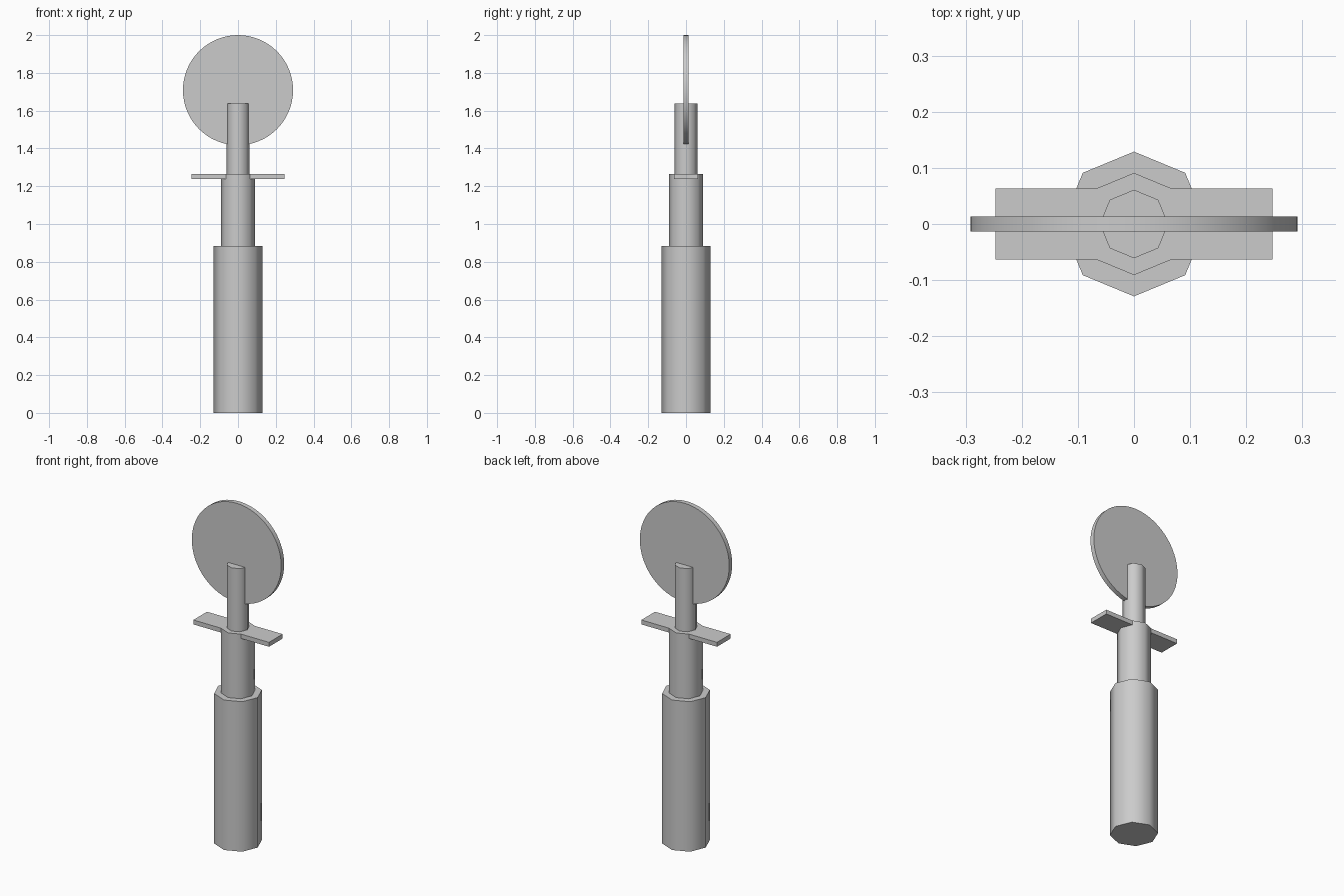
import bpy
from math import pi, radians

if "Cube" in bpy.data.objects:
    bpy.data.objects.remove(bpy.data.objects["Cube"])


def cylinder(name, sides, radius, z0, z1):
    """Upright cylinder with smooth sides and sharp caps."""
    bpy.ops.mesh.primitive_cylinder_add(
        vertices=sides, radius=radius, depth=z1 - z0, location=(0, 0, (z0 + z1) / 2))
    ob = bpy.context.object
    ob.name = name
    bpy.ops.object.shade_smooth_by_angle(angle=radians(60))
    return ob


# Stepped octagonal handle, collar and shaft
cylinder("handle", 8, 0.129, 0.0, 0.884)
cylinder("collar", 8, 0.091, 0.884, 1.265)
cylinder("shaft", 8, 0.061, 1.265, 1.637)

# Flat finger guard, flush with the top of the collar
bpy.ops.mesh.primitive_cube_add(size=1, location=(0, 0, 1.252))
guard = bpy.context.object
guard.name = "guard"
guard.scale = (0.493, 0.127, 0.026)
bpy.ops.object.transform_apply(location=False, rotation=False, scale=True)

# Cutting wheel, facing the front
wheel_radius = 0.2915
wheel = cylinder("cutting_wheel", 64, wheel_radius, -0.0138, 0.0138)
wheel.rotation_euler = (pi / 2, 0, 0)
wheel.location = (0, 0, 2.0 - wheel_radius)
